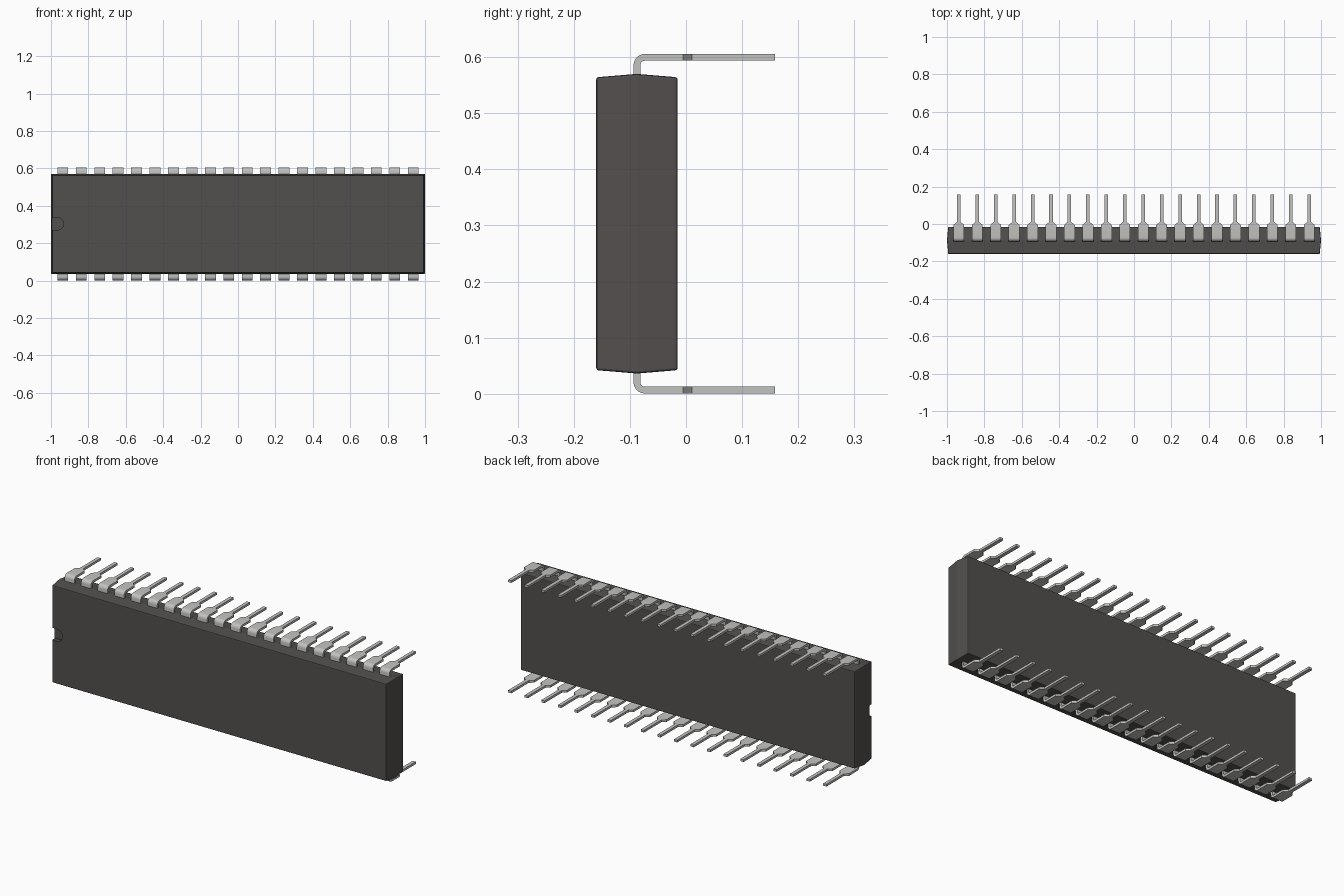
import bpy, bmesh, math

cube = bpy.data.objects.get("Cube")
if cube:
    bpy.data.objects.remove(cube, do_unlink=True)

MID_Z = 0.303      # height of the horizontal symmetry plane
MID_Y = -0.0875    # parting line of the package
PINS, PITCH = 20, 0.0986


def material(name, rgb, rough):
    m = bpy.data.materials.new(name)
    m.use_nodes = True
    m.diffuse_color = (*rgb, 1)
    shader = m.node_tree.nodes["Principled BSDF"]
    shader.inputs["Base Color"].default_value = (*rgb, 1)
    shader.inputs["Roughness"].default_value = rough
    return m


def loft(name, rings, mat):
    """Mesh through rings of equal point count, capped at both ends."""
    bm = bmesh.new()
    loops = [[bm.verts.new(p) for p in ring] for ring in rings]
    for a, b in zip(loops, loops[1:]):
        for i in range(len(a)):
            j = (i + 1) % len(a)
            bm.faces.new((a[i], a[j], b[j], b[i]))
    bm.faces.new(loops[0])
    bm.faces.new(loops[-1])
    bmesh.ops.recalc_face_normals(bm, faces=bm.faces)
    mesh = bpy.data.meshes.new(name)
    bm.to_mesh(mesh)
    bm.free()
    mesh.materials.append(mat)
    return mesh


def add(name, mesh):
    ob = bpy.data.objects.new(name, mesh)
    bpy.context.collection.objects.link(ob)
    return ob


plastic = material("dark grey plastic", (0.085, 0.079, 0.076), 0.7)
metal = material("light grey metal", (0.54, 0.54, 0.53), 0.5)


# Package body, slightly wider at its parting line
def rect(y, hx, hz):
    return [(sx * hx, y, MID_Z + sz * hz)
            for sx, sz in ((-1, -1), (1, -1), (1, 1), (-1, 1))]


body = add("package_body", loft("package_body", [
    rect(-0.16, 0.993, 0.261),
    rect(MID_Y, 1.0, 0.267),
    rect(-0.015, 0.993, 0.261)], plastic))
bevel = body.modifiers.new("edge_bevel", "BEVEL")
bevel.width, bevel.segments = 0.004, 2
bevel.limit_method, bevel.angle_limit = "ANGLE", math.radians(30)

# Orientation notch, a round-ended slot in the front face
R = 0.033
outline = [(-1.1, -R), (-1.1, R)]
for i in range(17):
    a = math.pi / 2 - math.pi * i / 16
    outline.append((-0.966 + R * math.cos(a), R * math.sin(a)))
cutter = add("notch_cutter", loft("notch_cutter", [
    [(x, y, MID_Z + z) for x, z in outline] for y in (-0.2, -0.135)], plastic))
cutter.hide_render = True
cutter.hide_set(True)
cutter.display_type = "WIRE"
cut = body.modifiers.new("notch", "BOOLEAN")
cut.object, cut.operation, cut.solver = cutter, "DIFFERENCE", "EXACT"


# Bent lead: wide shoulder, rounded bend, then a taper to a narrow pin
def lead_mesh(name, side):
    half_t, r, top = 0.006, 0.014, 0.2965
    wide, narrow = 0.029, 0.0095
    stations = [(MID_Y, 0.24, math.pi, wide)]  # y, z, normal angle, half width
    for i in range(7):
        a = math.pi - math.pi / 2 * i / 6
        stations.append((MID_Y + r + r * math.cos(a),
                         top - r + r * math.sin(a), a, wide))
    for y, w in ((-0.005, wide), (0.011, narrow), (0.159, narrow)):
        stations.append((y, top, math.pi / 2, w))
    rings = []
    for y, z, a, w in stations:
        ny, nz = half_t * math.cos(a), half_t * math.sin(a)
        rings.append([(sx * w, y + k * ny, side * (z + k * nz))
                      for sx, k in ((-1, -1), (1, -1), (1, 1), (-1, 1))])
    return loft(name, rings, metal)


for row, side in (("upper", 1), ("lower", -1)):
    mesh = lead_mesh(row + "_lead", side)
    for i in range(PINS):
        lead = add(f"{row}_lead_{i + 1}", mesh)
        lead.location = ((i - (PINS - 1) / 2) * PITCH, 0, MID_Z)
    # Smooth the bend while keeping the stamped edges sharp
    bpy.ops.object.select_all(action="DESELECT")
    lead.select_set(True)
    bpy.context.view_layer.objects.active = lead
    bpy.ops.object.shade_smooth_by_angle(angle=math.radians(30))
